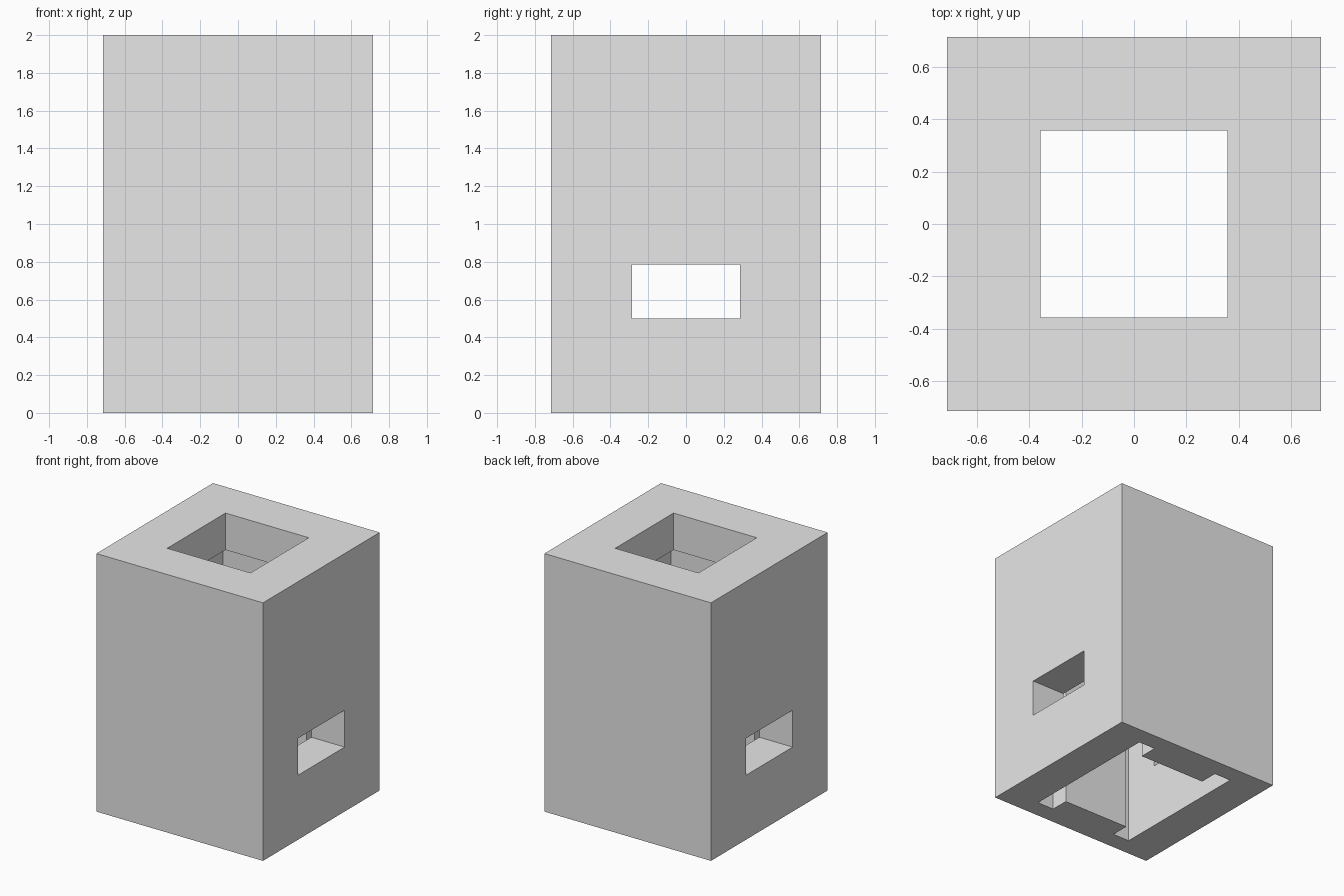
import bpy

U = 1 / 7  # one design unit: the housing is 10 x 10 x 14 units

if "Cube" in bpy.data.objects:
    bpy.data.objects.remove(bpy.data.objects["Cube"], do_unlink=True)


def box(name, x, y, z):
    """Box spanning the given (low, high) ranges, in design units."""
    centre = [(low + high) / 2 * U for low, high in (x, y, z)]
    bpy.ops.mesh.primitive_cube_add(size=1, location=centre)
    obj = bpy.context.object
    obj.name = name
    obj.scale = [(high - low) * U for low, high in (x, y, z)]
    bpy.ops.object.transform_apply(location=True, rotation=False, scale=True)
    return obj


def cut(target, cutter):
    """Subtract the cutter from the target and discard it."""
    cutter.hide_render = True
    mod = target.modifiers.new("cut", "BOOLEAN")
    mod.operation = "DIFFERENCE"
    mod.solver = "EXACT"
    mod.object = cutter
    bpy.context.view_layer.objects.active = target
    bpy.ops.object.modifier_apply(modifier=mod.name)
    bpy.data.objects.remove(cutter, do_unlink=True)


# Plain outer block
housing = box("housing", (-5, 5), (-5, 5), (0, 14))

# Square inner cavity, open at the bottom
cut(housing, box("cavity", (-3, 3), (-3, 3), (-1, 12)))

# Smaller square opening through the top
cut(housing, box("top_opening", (-2.5, 2.5), (-2.5, 2.5), (11, 15)))

# Corner grooves along the lower cavity, leaving a rib at front and back
for side in (-1, 1):
    x = sorted((2 * side, 3 * side))
    cut(housing, box("corner_groove", x, (-4, 4), (-1, 8)))

# Cross slot through both side walls
cut(housing, box("side_slot", (-6, 6), (-2, 2), (3.5, 5.5)))

# Single plain grey
grey = bpy.data.materials.new("light grey")
grey.use_nodes = True
colour = (0.8, 0.8, 0.8, 1)
grey.diffuse_color = colour
grey.node_tree.nodes["Principled BSDF"].inputs["Base Color"].default_value = colour
housing.data.materials.clear()
housing.data.materials.append(grey)
